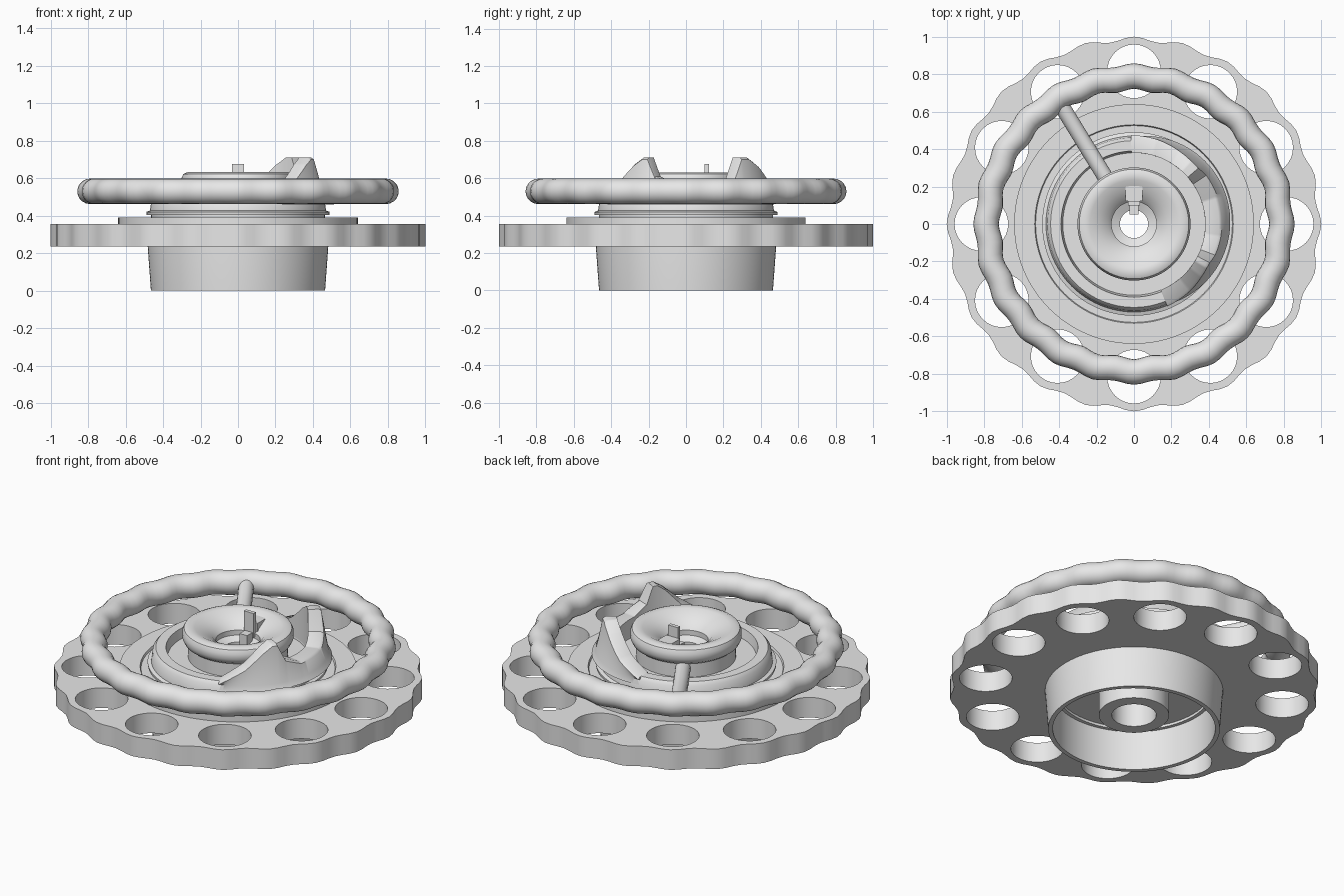
import bpy, bmesh, math
from math import cos, sin, radians, pi
from mathutils import Vector

if "Cube" in bpy.data.objects:
    bpy.data.objects.remove(bpy.data.objects["Cube"])

grey = bpy.data.materials.new("light_grey")
grey.diffuse_color = (0.8, 0.8, 0.8, 1)
grey.use_nodes = True
grey.node_tree.nodes["Principled BSDF"].inputs["Base Color"].default_value = grey.diffuse_color


def finish(ob, angle=35):
    ob.data.materials.clear()
    ob.data.materials.append(grey)
    bpy.ops.object.select_all(action='DESELECT')
    ob.select_set(True)
    bpy.context.view_layer.objects.active = ob
    bpy.ops.object.shade_smooth_by_angle(angle=radians(angle))
    return ob


def sweep(name, sections, closed=True, angle=35):
    """Skin a list of equal-length closed cross-sections."""
    bm = bmesh.new()
    rings = [[bm.verts.new(p) for p in s] for s in sections]
    n, m = len(rings), len(rings[0])
    for i in range(n if closed else n - 1):
        a, b = rings[i], rings[(i + 1) % n]
        for j in range(m):
            k = (j + 1) % m
            bm.faces.new((a[j], a[k], b[k], b[j]))
    if not closed:
        bm.faces.new(rings[0])
        bm.faces.new(rings[-1])
    bmesh.ops.recalc_face_normals(bm, faces=bm.faces[:])
    me = bpy.data.meshes.new(name)
    bm.to_mesh(me)
    bm.free()
    ob = bpy.data.objects.new(name, me)
    bpy.context.collection.objects.link(ob)
    return finish(ob, angle)


def lathe(name, profile, steps=96):
    return sweep(name, [[(r * cos(t), r * sin(t), z) for r, z in profile]
                        for t in (2 * pi * i / steps for i in range(steps))])


def circle(cx, cy, r, n, lobes=0, amp=0):
    pts = []
    for i in range(n):
        t = 2 * pi * i / n
        rr = r + amp * cos(lobes * t)
        pts.append((cx + rr * cos(t), cy + rr * sin(t)))
    return pts


# Scalloped plate with twelve round holes
cu = bpy.data.curves.new("holed_plate", 'CURVE')
cu.dimensions, cu.fill_mode, cu.extrude = '2D', 'BOTH', 0.06
loops = [circle(0, 0, 0.988, 144, 24, 0.012), circle(0, 0, 0.42, 64)]
for i in range(12):
    a = radians(30 * i)
    loops.append(circle(0.815 * cos(a), 0.815 * sin(a), 0.143, 32))
for pts in loops:
    sp = cu.splines.new('POLY')
    sp.points.add(len(pts) - 1)
    for p, (x, y) in zip(sp.points, pts):
        p.co = (x, y, 0, 1)
    sp.use_cyclic_u = True
plate = bpy.data.objects.new("holed_plate", cu)
plate.location.z = 0.295
bpy.context.collection.objects.link(plate)
plate.select_set(True)
bpy.context.view_layer.objects.active = plate
bpy.ops.object.convert(target='MESH')
finish(bpy.context.view_layer.objects.active)

# Turned core: lower skirt, inner hub, step, collar, neck and dished cap
lathe("turned_core", [
    (.075, .30), (.12, .25), (.12, .085), (.19, .085), (.19, .25), (.44, .25),
    (.44, 0), (.465, 0), (.482, .235), (.482, .355), (.64, .355), (.64, .39),
    (.53, .39), (.525, .378), (.465, .378), (.465, .403), (.488, .403),
    (.49, .42), (.47, .427), (.462, .485), (.445, .505), (.39, .505),
    (.38, .45), (.27, .45), (.27, .53), (.29, .545), (.302, .57), (.302, .60),
    (.292, .622), (.27, .632), (.235, .628), (.18, .60), (.14, .575),
    (.12, .55), (.12, .52), (.075, .50)])

# Wavy hand ring
sections = []
for i in range(144):
    t = 2 * pi * i / 144
    R, r = 0.782 + 0.008 * cos(24 * t), 0.068
    sections.append([((R + r * cos(u)) * cos(t), (R + r * cos(u)) * sin(t),
                      0.53 + r * sin(u)) for u in (2 * pi * j / 20 for j in range(20))])
sweep("hand_ring", sections)

# Raised cam with two horns on one side of the collar
KEYS = [(-68, .505), (-50, .59), (-38, .675), (-31, .71), (-27, .71), (-21, .61),
        (-8, .565), (18, .56), (34, .60), (41, .71), (48, .71), (58, .67),
        (75, .57), (92, .505)]


def height(a):
    for (a0, h0), (a1, h1) in zip(KEYS, KEYS[1:]):
        if a <= a1:
            return h0 + (h1 - h0) * (a - a0) / (a1 - a0)
    return KEYS[-1][1]


sections = []
for a in range(-68, 93, 1):
    h, t = height(a), radians(a)
    swell = 0.05 * sin(pi * (a + 68) / 160)
    prof = [(.38, .46), (.465 + swell, .46), (.46 + swell * .7, .49),
            (.475 - (h - .5) * .1, h - .01), (.46 - (h - .5) * .1, h), (.38, h)]
    sections.append([(r * cos(t), r * sin(t), z) for r, z in prof])
sweep("horned_cam", sections, closed=False)

# Round spoke linking the core to the hand ring
d = Vector((cos(radians(121.5)), sin(radians(121.5)), 0))
side = Vector((-d.y, d.x, 0))
up = Vector((0, 0, 1))
sections = []
for r, z in [(.25, .50), (.45, .50), (.62, .51), (.78, .53)]:
    sections.append([d * r + up * z + .042 * (side * cos(u) + up * sin(u))
                     for u in (2 * pi * j / 16 for j in range(16))])
sweep("spoke", sections, closed=False)


# Small key tab and its foot beside the bore
def box(name, x, y0, y1, z0, z1):
    sweep(name, [[(-x, y, z0), (x, y, z0), (x, y, z1), (-x, y, z1)]
                 for y in (y0, y1)], closed=False)


box("key_tab", .032, .10, .122, .53, .675)
box("key_foot", .025, .05, .10, .49, .56)
box("key_block", .045, .122, .22, .55, .612)
